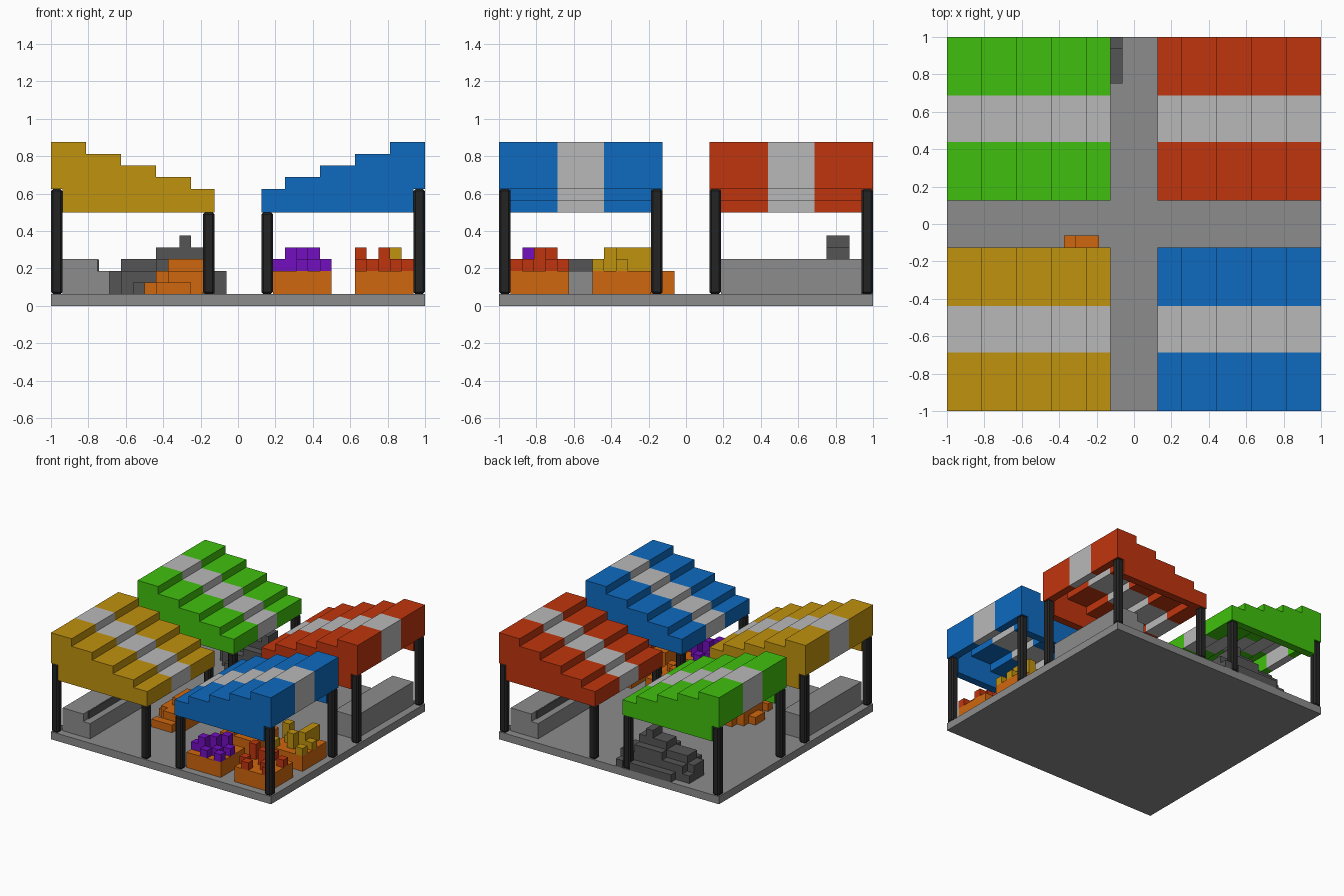
import bpy, bmesh

if "Cube" in bpy.data.objects:
    bpy.data.objects.remove(bpy.data.objects["Cube"], do_unlink=True)

U = 1 / 16  # one block


def lin(c):
    c /= 255
    return c / 12.92 if c <= 0.04045 else ((c + 0.055) / 1.055) ** 2.4


COLORS = {
    "green": (64, 192, 14), "red": (192, 53, 14), "yellow": (192, 146, 14),
    "blue": (14, 107, 192), "white": (185, 185, 185), "stone": (140, 140, 140),
    "dark_stone": (85, 85, 85), "black": (36, 36, 36),
    "orange": (207, 103, 14), "purple": (115, 14, 192),
}
MATS = {}
for key, rgb in COLORS.items():
    m = bpy.data.materials.new(key)
    m.use_nodes = True
    col = tuple(lin(c) for c in rgb) + (1,)
    m.diffuse_color = col
    m.node_tree.nodes["Principled BSDF"].inputs["Base Color"].default_value = col
    MATS[key] = m


def part(name, boxes, sx=1, sy=1, bevel=0):
    """Join blocks (x0, y0, z0, x1, y1, z1, colour), given in block units."""
    me = bpy.data.meshes.new(name)
    bm = bmesh.new()
    used = []
    for x0, y0, z0, x1, y1, z1, color in boxes:
        if color not in used:
            used.append(color)
            me.materials.append(MATS[color])
        made = bmesh.ops.create_cube(bm, size=1)["verts"]
        for v in made:
            v.co.x = sx * U * ((x0 + x1) / 2 + v.co.x * (x1 - x0))
            v.co.y = sy * U * ((y0 + y1) / 2 + v.co.y * (y1 - y0))
            v.co.z = U * ((z0 + z1) / 2 + v.co.z * (z1 - z0))
        for f in {f for v in made for f in v.link_faces}:
            f.material_index = used.index(color)
    bmesh.ops.recalc_face_normals(bm, faces=bm.faces)
    bm.to_mesh(me)
    bm.free()
    ob = bpy.data.objects.new(name, me)
    bpy.context.collection.objects.link(ob)
    if bevel:
        mod = ob.modifiers.new("chamfer", "BEVEL")
        mod.width = bevel
        mod.segments = 1
    return ob


# Stepped awning: x start, x end, top height of each step
STEPS = [(2, 4, 10), (4, 7, 11), (7, 10, 12), (10, 13, 13), (13, 16, 14)]


def stall(name, color, sx, sy):
    boxes = []
    stripes = [(3, 7, color), (7, 11, "white"), (11, 15, color)]
    for x0, x1, h in STEPS:
        for y0, y1, c in stripes:
            boxes.append((x0, y0, h - 2, x1, y1, h, c))
        # gable ends, notched around the outer posts
        for y in (2, 15):
            xe = min(x1, 15)
            boxes.append((x0, y, 8, xe, y + 1, h, color))
            if x1 == 16:
                boxes.append((15, y, 10, 16, y + 1, h, color))
    # outer hanging edge
    for y0, y1, c in stripes:
        boxes.append((15, y0, 10, 16, y1, 12, c))
    part(name + "_awning", boxes, sx, sy)
    posts = [(x, y, 1, x + 1, y + 1, top, "black")
             for x, top in ((2, 8), (15, 10)) for y in (2, 15)]
    part(name + "_posts", posts, sx, sy, bevel=0.012)


def bench(name, sx, sy):
    part(name, [
        (12, 3, 1, 15, 15, 4, "stone"),
        (11, 3, 1, 12, 15, 3, "stone"),
        (11.9, 4, 3, 12, 14, 3.97, "dark_stone"),
    ], sx, sy)


def heap(name, color, columns, z0=1):
    part(name, [(x0, y0, z0, x1, y1, h, color) for x0, x1, y0, y1, h in columns])


# Paved floor
part("floor", [(-16, -16, 0, 16, 16, 1, "stone")])

# Four stalls
stall("green_stall", "green", -1, 1)
stall("red_stall", "red", 1, 1)
stall("yellow_stall", "yellow", -1, -1)
stall("blue_stall", "blue", 1, -1)

# Stepped benches
bench("yellow_stall_bench", -1, -1)
bench("red_stall_bench", 1, 1)

# Rubble heap in the green stall
heap("stone_heap", "dark_stone", [
    (-11, -10, 12, 14, 3), (-11, -9, 13, 15, 2), (-10, -7, 12, 14, 4),
    (-10, -6, 11, 15, 3), (-9, -3, 10, 16, 2), (-7, -3, 12, 14, 5),
    (-7, -3, 11, 15, 4), (-5, -4, 12, 14, 6), (-3, -2, 11, 15, 3),
    (-2, -1, 12, 15, 3), (-2, -1, 15, 16, 2),
])

# Ore heap in the yellow stall
heap("ore_heap", "orange", [
    (-8, -7, -5, -3, 2), (-7, -6, -6, -2, 3), (-6, -3, -5, -2, 4),
    (-6, -3, -7, -5, 3), (-5, -3, -2, -1, 3), (-6, -5, -2, -1, 2),
    (-7, -4, -8, -7, 2),
])

# Crates in the blue stall, each with its goods
# goods: (block x, block y, height) inside the 5 x 5 crate top
CRATES = [
    ("purple", 3, -15, [(0, 1, 1), (1, 1, 2), (2, 2, 2), (3, 1, 1), (4, 2, 1),
                        (1, 3, 1), (2, 4, 1), (3, 3, 2), (4, 0, 1), (2, 0, 1)]),
    ("red", 10, -15, [(0, 3, 2), (0, 1, 1), (1, 0, 1), (2, 2, 2), (3, 1, 1),
                      (4, 0, 1), (4, 3, 1), (2, 4, 1)]),
    ("yellow", 10, -8, [(0, 0, 1), (0, 3, 2), (1, 2, 1), (2, 1, 2), (3, 3, 2),
                        (3, 4, 2), (4, 0, 1), (4, 2, 1), (2, 4, 1), (3, 2, 2)]),
    ("orange", 3, -8, [(1, 0, 1), (1, 3, 1), (2, 2, 1), (3, 1, 1), (4, 3, 1)]),
]
for color, cx, cy, goods in CRATES:
    part(color + "_goods_crate", [(cx, cy, 1, cx + 5, cy + 5, 3, "orange")])
    part(color + "_goods", [(cx + x, cy + y, 3, cx + x + 1, cy + y + 1, 3 + h, color)
                            for x, y, h in goods])
